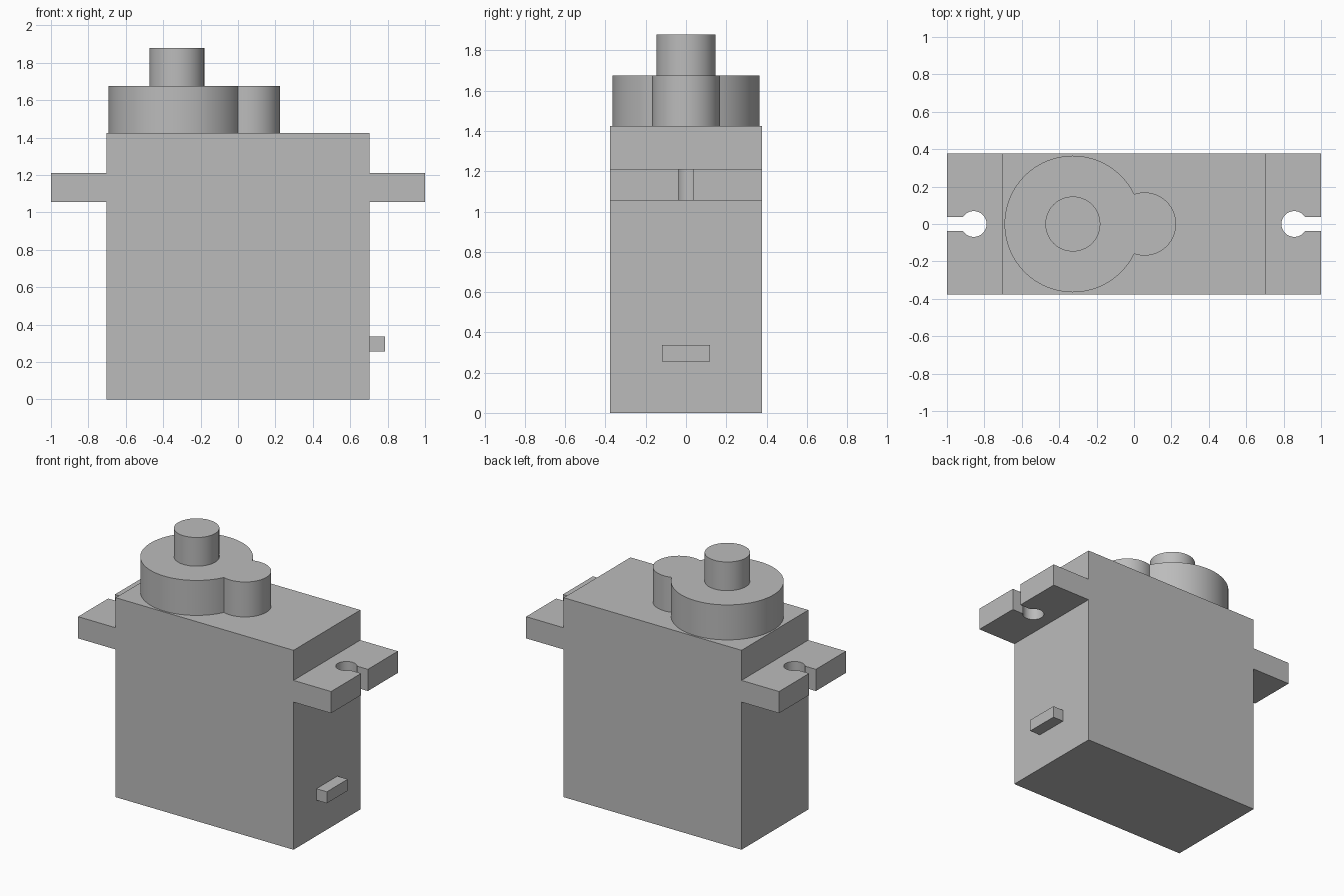
import bpy
import bmesh
from math import asin, atan2, cos, pi, radians, sin, sqrt

cube = bpy.data.objects.get("Cube")
if cube:
    bpy.data.objects.remove(cube, do_unlink=True)

# One plain grey for every part
grey = bpy.data.materials.new("plain grey")
grey.use_nodes = True
colour = (0.5, 0.5, 0.5, 1)
grey.diffuse_color = colour
grey.node_tree.nodes["Principled BSDF"].inputs["Base Color"].default_value = colour


def arc(cx, r, start, end, steps):
    """Points on an arc centred on the x axis."""
    angles = [start + (end - start) * i / steps for i in range(steps + 1)]
    return [(cx + r * cos(a), r * sin(a)) for a in angles]


def prism(name, outline, bottom, top):
    """Extrude a flat outline between two heights."""
    bm = bmesh.new()
    base = bm.faces.new([bm.verts.new((x, y, bottom)) for x, y in outline])
    result = bmesh.ops.extrude_face_region(bm, geom=[base], use_keep_orig=True)
    moved = [v for v in result["geom"] if isinstance(v, bmesh.types.BMVert)]
    bmesh.ops.translate(bm, verts=moved, vec=(0, 0, top - bottom))
    bmesh.ops.recalc_face_normals(bm, faces=bm.faces)
    mesh = bpy.data.meshes.new(name)
    bm.to_mesh(mesh)
    bm.free()
    mesh.materials.append(grey)
    obj = bpy.data.objects.new(name, mesh)
    bpy.context.collection.objects.link(obj)
    bpy.ops.object.select_all(action="DESELECT")
    obj.select_set(True)
    bpy.context.view_layer.objects.active = obj
    bpy.ops.object.shade_smooth_by_angle(angle=radians(30))
    return obj


def rectangle(x0, x1, half):
    return [(x0, -half), (x1, -half), (x1, half), (x0, half)]


# Main case and cable exit
side, depth, case_top = 0.703, 0.377, 1.425
prism("case", rectangle(-side, side, depth), 0, case_top)
prism("cable_exit", rectangle(side, 0.785, 0.118), 0.255, 0.337)

# Mounting ears with a keyhole slot open at the outer end
hole_x, hole_r, slot = 0.857, 0.069, 0.038
a = asin(slot / hole_r)
ear = [(side, -depth), (1, -depth), (1, -slot)]
ear += arc(hole_x, hole_r, -a, a - 2 * pi, 40)
ear += [(1, slot), (1, depth), (side, depth)]
for name, sign in (("left_ear", 1), ("right_ear", -1)):
    prism(name, [(sign * x, y) for x, y in ear], 1.055, 1.21)

# Gear housing: two overlapping circles joined into one outline
big_x, big_r, small_x, small_r = -0.327, 0.365, 0.056, 0.169
gap = small_x - big_x
reach = (gap ** 2 + big_r ** 2 - small_r ** 2) / (2 * gap)
rise = sqrt(big_r ** 2 - reach ** 2)
big_a = atan2(rise, reach)
small_a = atan2(rise, reach - gap)
housing = arc(big_x, big_r, big_a, 2 * pi - big_a, 72)
housing += arc(small_x, small_r, -small_a, small_a, 40)[1:-1]
prism("gear_housing", housing, case_top, 1.675)

# Output shaft
prism("output_shaft", arc(big_x, 0.147, 0, 2 * pi, 64)[:-1], 1.675, 1.88)
